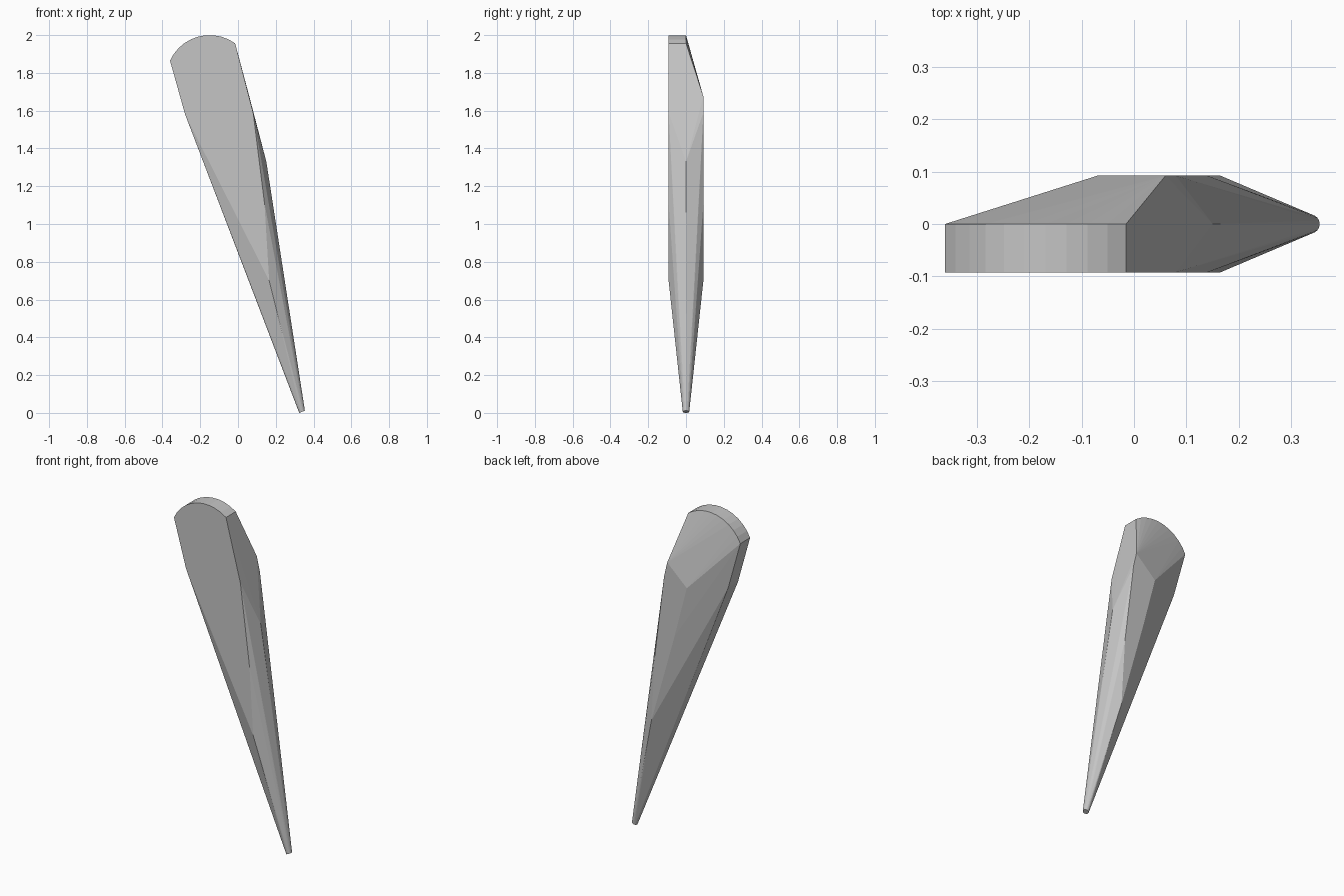
import bpy, bmesh, math

if "Cube" in bpy.data.objects:
    bpy.data.objects.remove(bpy.data.objects["Cube"])

Y = 0.092  # half thickness

grey = bpy.data.materials.new("plain grey")
grey.diffuse_color = (0.56, 0.56, 0.56, 1)
grey.use_nodes = True
grey.node_tree.nodes["Principled BSDF"].inputs["Base Color"].default_value = grey.diffuse_color

points = []

# rounded top edge, from the front face back to the middle
radius, steps = 0.231, 10
for i in range(steps + 1):
    a = math.radians(-65.4 + 101.1 * i / steps)
    x, z = -0.15 + radius * math.sin(a), 1.769 + radius * math.cos(a)
    points += [(x, -Y, z), (x, 0, z)]

# left shoulder below the rounded top
points += [(-0.28, -Y, 1.58), (-0.28, 0, 1.58)]

# bevelled back face corners
points += [(0.06, Y, 1.675), (-0.07, Y, 1.555), (0.012, Y, 1.243)]

# right edge and lower corner, mirrored front to back
for y in (-Y, Y):
    points += [(0.08, y, 1.59), (0.14, y, 1.11), (0.165, y, 0.70)]

# ridge on the right side
points.append((0.15, 0, 1.33))

# small round tip, tilted square to the shaft
for i in range(16):
    a = math.tau * i / 16
    points.append((0.339 + 0.015 * math.cos(a), 0.017 * math.sin(a),
                   0.006 + 0.006 * math.cos(a)))

# faceted shaft enclosing all the sections
bm = bmesh.new()
for p in points:
    bm.verts.new(p)
hull = bmesh.ops.convex_hull(bm, input=bm.verts)
loose = [v for v in bm.verts if not v.link_faces]
bmesh.ops.delete(bm, geom=loose, context='VERTS')
bmesh.ops.dissolve_limit(bm, angle_limit=math.radians(0.5),
                         verts=bm.verts, edges=bm.edges)
bmesh.ops.recalc_face_normals(bm, faces=bm.faces)
mesh = bpy.data.meshes.new("tapered_shaft")
bm.to_mesh(mesh)
bm.free()
mesh.materials.append(grey)
shaft = bpy.data.objects.new("tapered_shaft", mesh)
bpy.context.collection.objects.link(shaft)
